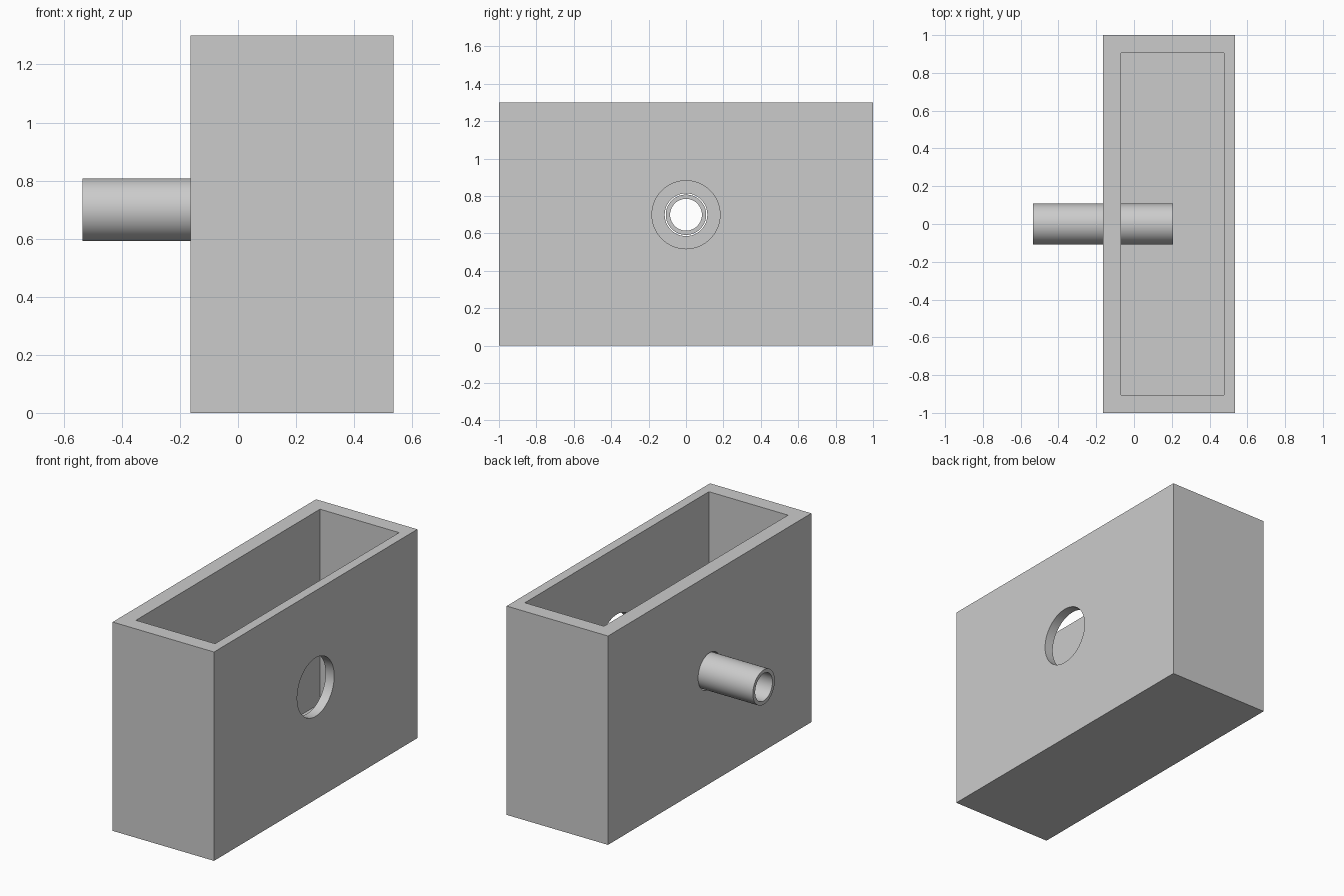
import bpy
import bmesh
from math import radians
from mathutils import Matrix, Vector

default = bpy.data.objects.get("Cube")
if default:
    bpy.data.objects.remove(default, do_unlink=True)

gray = bpy.data.materials.new("light gray")
gray.use_nodes = True
gray.diffuse_color = (0.6, 0.6, 0.6, 1)
gray.node_tree.nodes["Principled BSDF"].inputs["Base Color"].default_value = (0.6, 0.6, 0.6, 1)

AXIS_Z = 0.70  # height of the tube and both holes


def finish(name, bm):
    mesh = bpy.data.meshes.new(name)
    bm.to_mesh(mesh)
    bm.free()
    mesh.materials.append(gray)
    obj = bpy.data.objects.new(name, mesh)
    bpy.context.collection.objects.link(obj)
    return obj


def box(name, low, high):
    low, high = Vector(low), Vector(high)
    bm = bmesh.new()
    bmesh.ops.create_cube(bm, size=1)
    bmesh.ops.scale(bm, vec=high - low, verts=bm.verts)
    bmesh.ops.translate(bm, vec=(low + high) / 2, verts=bm.verts)
    return finish(name, bm)


def rod(name, x0, x1, radius):
    bm = bmesh.new()
    turn = Matrix.Translation(((x0 + x1) / 2, 0, AXIS_Z)) @ Matrix.Rotation(radians(90), 4, "Y")
    bmesh.ops.create_cone(bm, cap_ends=True, segments=64, radius1=radius,
                          radius2=radius, depth=x1 - x0, matrix=turn)
    return finish(name, bm)


def cut(target, cutters):
    bpy.context.view_layer.objects.active = target
    for cutter in cutters:
        mod = target.modifiers.new("cut", "BOOLEAN")
        mod.operation = "DIFFERENCE"
        mod.solver = "EXACT"
        mod.object = cutter
        bpy.ops.object.modifier_apply(modifier=mod.name)
        bpy.data.objects.remove(cutter, do_unlink=True)
    bpy.ops.object.select_all(action="DESELECT")
    target.select_set(True)
    bpy.ops.object.shade_smooth_by_angle(angle=radians(30))


# Open-topped box with a wide hole on one side and a tube hole on the other
housing = box("housing", (-0.163, -1, 0), (0.535, 1, 1.3))
cut(housing, [
    box("cavity_cutter", (-0.069, -0.905, 0.09), (0.476, 0.905, 1.5)),
    rod("wide_hole_cutter", 0.3, 0.7, 0.182),
    rod("tube_hole_cutter", -0.3, 0.1, 0.114),
])

# Hollow tube passing through the side wall
tube = rod("tube", -0.536, 0.206, 0.108)
cut(tube, [rod("bore_cutter", -0.7, 0.4, 0.085)])
